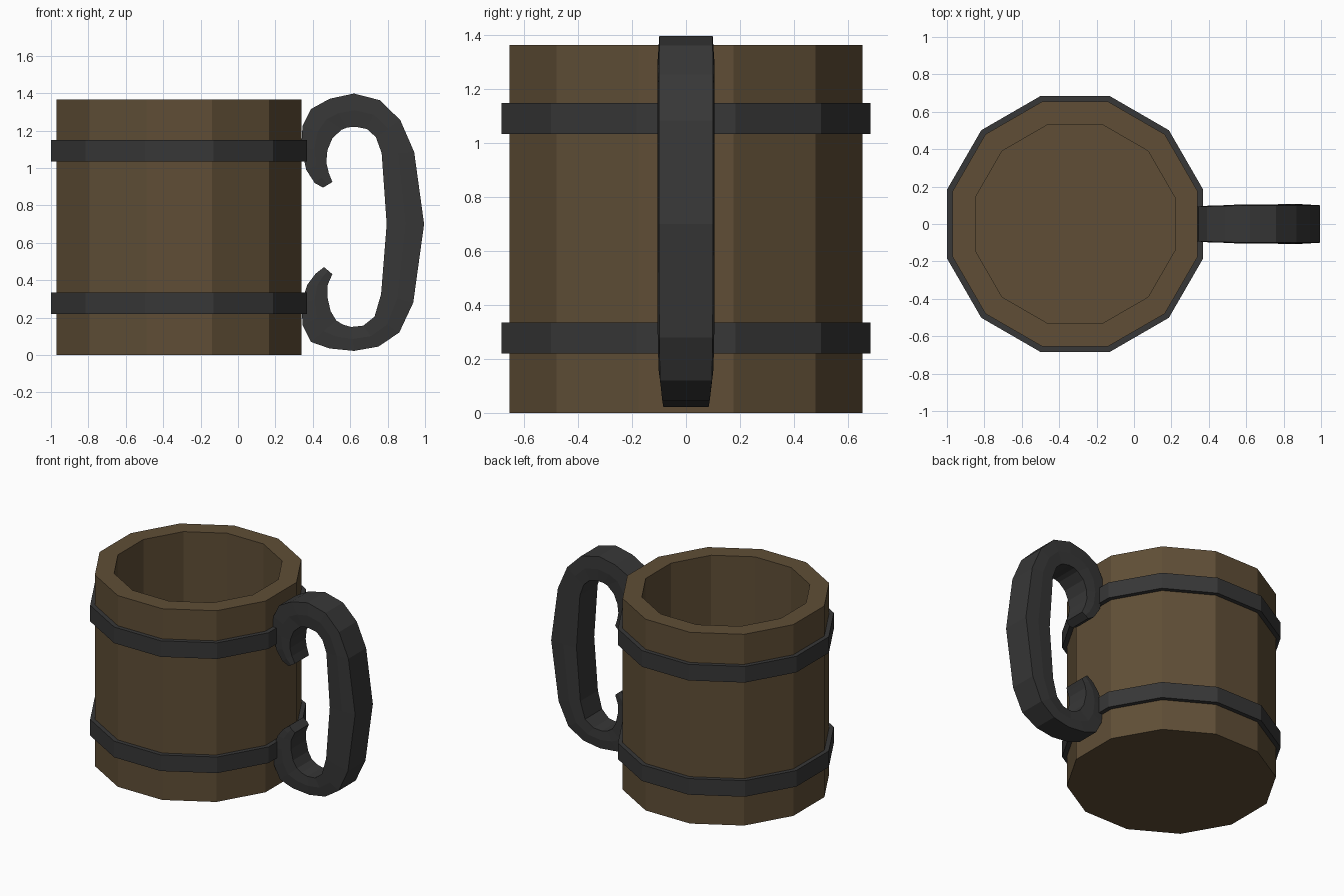
import bpy, bmesh, math

CX = -0.315   # mug axis
SIDES = 12


def material(name, rgb):
    m = bpy.data.materials.new(name)
    m.diffuse_color = (*rgb, 1.0)
    return m


wood = material("brown wood", (0.115, 0.076, 0.037))
iron = material("dark iron", (0.038, 0.038, 0.038))


def loft(name, rings, mat, caps=True, closed=False):
    """Skin a list of equal-length point rings into one mesh object."""
    bm = bmesh.new()
    rows = [[bm.verts.new(p) for p in ring] for ring in rings]
    pairs = list(zip(rows, rows[1:]))
    if closed:
        pairs.append((rows[-1], rows[0]))
    for a, b in pairs:
        n = len(a)
        for i in range(n):
            j = (i + 1) % n
            bm.faces.new((a[i], a[j], b[j], b[i]))
    if caps:
        bm.faces.new(rows[0])
        bm.faces.new(rows[-1])
    bmesh.ops.recalc_face_normals(bm, faces=bm.faces)
    me = bpy.data.meshes.new(name)
    bm.to_mesh(me)
    bm.free()
    me.materials.append(mat)
    ob = bpy.data.objects.new(name, me)
    bpy.context.collection.objects.link(ob)
    return ob


def ring(apothem, z):
    """Twelve-sided ring with flats facing the axes."""
    r = apothem / math.cos(math.pi / SIDES)
    return [(CX + r * math.cos((i + 0.5) * math.tau / SIDES),
             r * math.sin((i + 0.5) * math.tau / SIDES), z) for i in range(SIDES)]


# Hollow wooden cup
loft("mug_body", [ring(0.655, 0), ring(0.655, 1.365),
                  ring(0.533, 1.365), ring(0.533, 0.12)], wood)

# Two iron hoops
for name, z0, z1 in (("lower_hoop", 0.22, 0.335), ("upper_hoop", 1.035, 1.15)):
    loft(name, [ring(0.685, z0), ring(0.685, z1), ring(0.645, z1), ring(0.645, z0)],
         iron, caps=False, closed=True)

# Curled handle: outer x, outer z, inner x, inner z, half width
stations = [
    (0.455, 0.895, 0.505, 0.925, 0.085),
    (0.410, 0.920, 0.485, 0.975, 0.090),
    (0.365, 0.990, 0.472, 1.030, 0.095),
    (0.338, 1.110, 0.478, 1.095, 0.098),
    (0.345, 1.225, 0.505, 1.160, 0.100),
    (0.390, 1.315, 0.555, 1.205, 0.100),
    (0.490, 1.370, 0.585, 1.217, 0.103),
    (0.620, 1.398, 0.630, 1.220, 0.105),
    (0.760, 1.362, 0.690, 1.208, 0.105),
    (0.868, 1.255, 0.737, 1.165, 0.106),
    (0.942, 1.085, 0.768, 1.080, 0.106),
    (0.995, 0.700, 0.795, 0.700, 0.106),
    (0.937, 0.280, 0.765, 0.325, 0.105),
    (0.862, 0.120, 0.730, 0.205, 0.102),
    (0.750, 0.045, 0.670, 0.157, 0.094),
    (0.620, 0.022, 0.605, 0.150, 0.090),
    (0.490, 0.035, 0.560, 0.163, 0.090),
    (0.390, 0.070, 0.525, 0.185, 0.090),
    (0.345, 0.160, 0.495, 0.235, 0.092),
    (0.340, 0.280, 0.478, 0.310, 0.092),
    (0.370, 0.375, 0.478, 0.370, 0.090),
    (0.415, 0.435, 0.492, 0.405, 0.088),
    (0.460, 0.470, 0.505, 0.432, 0.084),
]
sections = []
for ox, oz, ix, iz, w in stations:
    mx, mz, e = (ox + ix) / 2, (oz + iz) / 2, w - 0.006
    sections.append([(ox, -e, oz), (mx, -w, mz), (ix, -e, iz),
                     (ix, e, iz), (mx, w, mz), (ox, e, oz)])
loft("handle", sections, iron)
